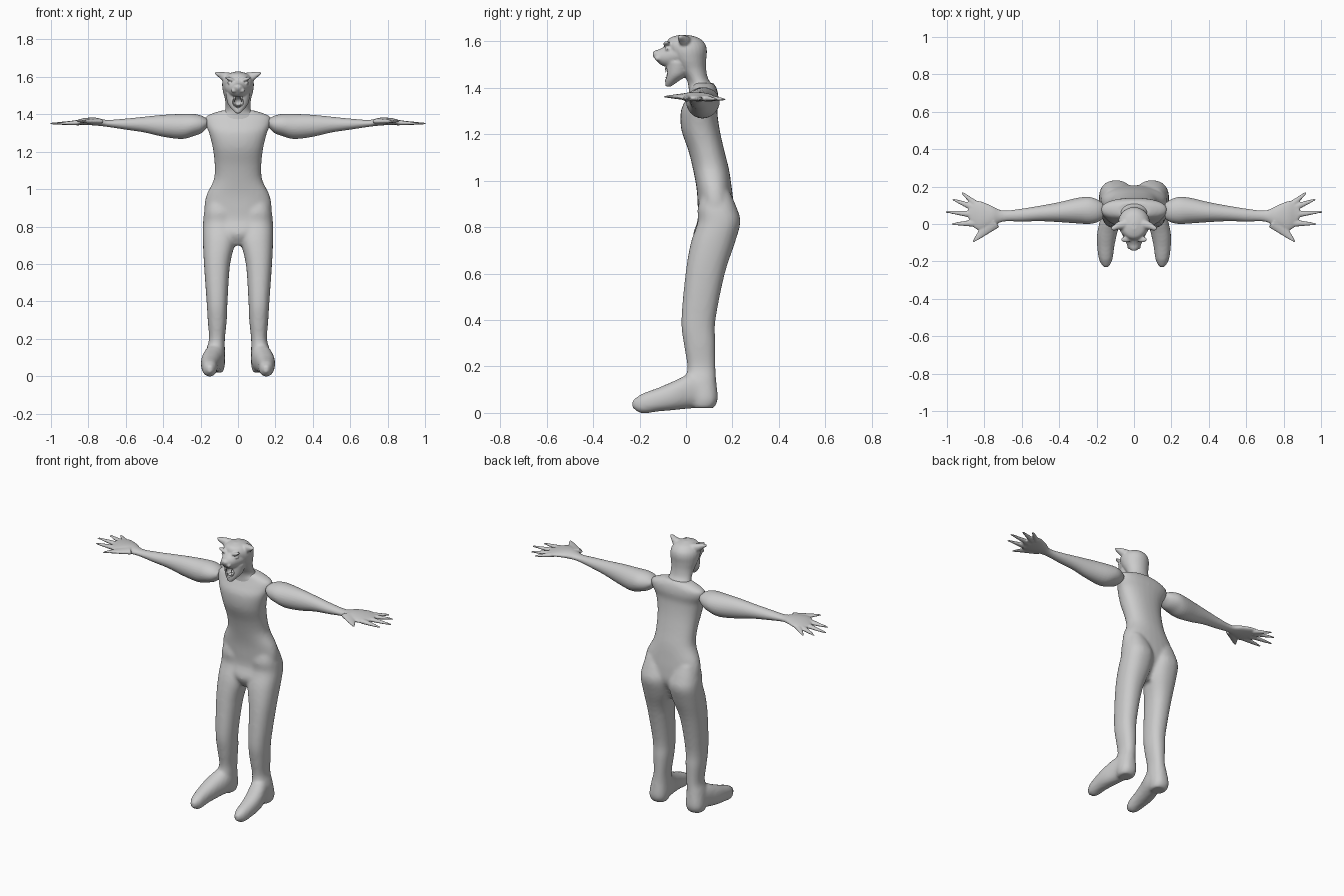
import bpy, bmesh, math
from mathutils import Vector, Matrix

default = bpy.data.objects.get("Cube")
if default:
    bpy.data.objects.remove(default)

skin = bpy.data.materials.new("plain grey")
skin.use_nodes = True
grey = (0.6, 0.6, 0.6, 1)
skin.diffuse_color = grey
skin.node_tree.nodes["Principled BSDF"].inputs["Base Color"].default_value = grey

SIDES = 28
STEPS = 4


def spline(a, b, c, d, t):
    """Smooth blend from b to c, with a and d as the outer neighbours."""
    return 0.5 * (2 * b + (c - a) * t + (2 * a - 5 * b + 4 * c - d) * t * t
                  + (3 * b - a - 3 * c + d) * t ** 3)


def loft(bm, axis, rows, side=1, power=0.88):
    """Skin rows of (station, u min, u max, v min, v max) along an axis."""
    rows = [rows[0]] + list(rows) + [rows[-1]]
    dense = []
    for i in range(1, len(rows) - 2):
        for k in range(STEPS):
            dense.append([spline(*q, k / STEPS) for q in zip(*rows[i - 1:i + 3])])
    dense.append(rows[-1])
    rings = []
    for station, u0, u1, v0, v1 in dense:
        ring = []
        for k in range(SIDES):
            angle = math.tau * k / SIDES
            c, s = math.cos(angle), math.sin(angle)
            c = math.copysign(abs(c) ** power, c)
            s = math.copysign(abs(s) ** power, s)
            u = (u0 + u1) / 2 + c * (u1 - u0) / 2
            v = (v0 + v1) / 2 + s * (v1 - v0) / 2
            x, y, z = {"x": (station, u, v), "y": (u, station, v),
                       "z": (u, v, station)}[axis]
            ring.append(bm.verts.new((x * side, y, z)))
        rings.append(ring)
    for low, high in zip(rings, rings[1:]):
        for k in range(SIDES):
            n = (k + 1) % SIDES
            bm.faces.new((low[k], low[n], high[n], high[k]))
    bm.faces.new(rings[0])
    bm.faces.new(rings[-1])


def centred(rows):
    """Expand (station, half width, v min, v max) rows about x = 0."""
    return [(t, -w, w, a, b) for t, w, a, b in rows]


def spike(bm, start, end, r1, r2, flat=1.0):
    """Tapered cone between two points, optionally flattened in z."""
    start, end = Vector(start), Vector(end)
    way = end - start
    matrix = (Matrix.Translation((start + end) / 2) @ Matrix.Diagonal((1, 1, flat, 1))
              @ way.to_track_quat("Z", "Y").to_matrix().to_4x4())
    bmesh.ops.create_cone(bm, cap_ends=True, segments=12, radius1=r1, radius2=r2,
                          depth=way.length, matrix=matrix)


def blob(bm, centre, size, tilt=0):
    matrix = (Matrix.Translation(centre) @ Matrix.Rotation(tilt, 4, "Y")
              @ Matrix.Diagonal((*size, 1)))
    bmesh.ops.create_uvsphere(bm, u_segments=20, v_segments=12, radius=1, matrix=matrix)


def finish(name, bm, voxel=0, passes=0):
    """Turn the mesh into an object, fusing its pieces when a voxel is given."""
    bmesh.ops.recalc_face_normals(bm, faces=bm.faces)
    mesh = bpy.data.meshes.new(name)
    bm.to_mesh(mesh)
    bm.free()
    mesh.materials.append(skin)
    mesh.shade_smooth()
    ob = bpy.data.objects.new(name, mesh)
    bpy.context.collection.objects.link(ob)
    if voxel:
        fuse = ob.modifiers.new("fuse", "REMESH")
        fuse.mode = "VOXEL"
        fuse.voxel_size = voxel
        fuse.use_smooth_shade = True
        relax = ob.modifiers.new("relax", "SMOOTH")
        relax.factor = 0.5
        relax.iterations = passes
    return ob


# Torso and legs, fused into one skin
body = bmesh.new()
loft(body, "z", centred([
    (.70, .02, .06, .14), (.76, .10, .03, .17), (.83, .165, .05, .205),
    (.90, .18, .05, .205), (.97, .168, .045, .197), (1.05, .13, .03, .185),
    (1.13, .125, .01, .165), (1.22, .135, -.02, .145), (1.30, .155, -.022, .135),
    (1.35, .175, 0, .14), (1.39, .17, .02, .135), (1.42, .09, .03, .12)]))
for side in (1, -1):
    loft(body, "z", [
        (.95, .05, .16, .07, .19), (.88, .015, .18, .05, .22),
        (.82, .005, .187, .05, .234), (.73, .01, .188, .02, .21),
        (.6, .042, .182, -.002, .167), (.4, .056, .168, -.02, .127),
        (.3, .06, .162, -.01, .127), (.2, .07, .155, .006, .127),
        (.14, .07, .17, 0, .13), (.06, .07, .18, .02, .137),
        (.02, .08, .17, .03, .12)], side)
    # Long tapering foot
    loft(body, "y", [
        (.1, .075, .17, .02, .13), (.03, .07, .18, .02, .17),
        (-.05, .09, .197, .012, .138), (-.12, .105, .197, .006, .108),
        (-.19, .115, .187, -.002, .082), (-.23, .135, .165, .02, .055)], side)
finish("body", body, 0.01, 5)

# Neck, skull, muzzle and jaw
head = bmesh.new()
loft(head, "z", centred([
    (1.33, .11, .01, .13), (1.38, .11, .012, .13), (1.41, .075, .01, .115),
    (1.44, .067, 0, .095), (1.48, .07, -.03, .087), (1.52, .08, -.06, .087),
    (1.56, .085, -.08, .09), (1.59, .078, -.085, .082), (1.615, .055, -.07, .055),
    (1.628, .015, -.03, .01)]), power=1)
loft(head, "y", centred([
    (-.04, .07, 1.49, 1.60), (-.08, .052, 1.488, 1.587), (-.11, .038, 1.50, 1.568),
    (-.13, .026, 1.52, 1.562), (-.143, .012, 1.535, 1.555)]), power=1)
loft(head, "z", centred([
    (1.405, .012, -.088, -.066), (1.43, .036, -.09, -.03), (1.46, .056, -.088, .01),
    (1.51, .066, -.086, .02)]), power=1)
for side in (1, -1):
    # Horn-like ear, nostril wing, slanted brow and eye
    loft(head, "x", [
        (.04, -.03, .03, 1.56, 1.622), (.08, -.03, .015, 1.578, 1.626),
        (.105, -.035, -.003, 1.6, 1.628), (.123, -.032, -.018, 1.614, 1.626)], side)
    blob(head, (.022 * side, -.122, 1.527), (.016, .014, .012))
    blob(head, (.042 * side, -.083, 1.588), (.03, .016, .009), -.35 * side)
    blob(head, (.042 * side, -.078, 1.567), (.015, .012, .009))
skull = finish("head", head, 0.0055, 3)

# Hollow for the open mouth
hollow = bmesh.new()
blob(hollow, (0, -.095, 1.465), (.03, .05, .03))
cutter = finish("mouth_cutter", hollow)
cutter.hide_render = True
cutter.hide_viewport = True
cut = skull.modifiers.new("mouth", "BOOLEAN")
cut.operation = "DIFFERENCE"
cut.object = cutter

# Fangs and tongue
teeth = bmesh.new()
for side in (1, -1):
    spike(teeth, (.018 * side, -.086, 1.496), (.017 * side, -.087, 1.466), .006, .001)
    spike(teeth, (.016 * side, -.08, 1.436), (.015 * side, -.084, 1.458), .005, .001)
finish("fangs", teeth)
tongue = bmesh.new()
blob(tongue, (0, -.062, 1.444), (.016, .026, .007))
finish("tongue", tongue)

# Arms with flat, splayed hands
for side, label in ((1, "left_arm"), (-1, "right_arm")):
    arm = bmesh.new()
    loft(arm, "x", [
        (.165, .03, .11, 1.33, 1.375), (.195, .01, .13, 1.30, 1.393),
        (.24, 0, .145, 1.283, 1.402), (.30, .003, .14, 1.268, 1.402),
        (.40, .01, .117, 1.28, 1.397), (.50, .015, .098, 1.303, 1.387),
        (.60, .013, .082, 1.318, 1.377), (.70, .013, .072, 1.333, 1.37),
        (.76, -.015, .097, 1.34, 1.382), (.82, -.035, .122, 1.343, 1.38),
        (.86, -.015, .122, 1.343, 1.37), (.885, .03, .1, 1.345, 1.365)], side, 1)
    for base, tip in (((.84, .1), (.92, .168)), ((.85, .085), (.97, .132)),
                      ((.85, .05), (1.005, .066)), ((.85, .005), (.972, 0))):
        spike(arm, (base[0] * side, base[1], 1.356), (tip[0] * side, tip[1], 1.349),
              .021, .006, .7)
    # Thumb with its broad web
    spike(arm, (.75 * side, .015, 1.362), (.86 * side, -.095, 1.362), .045, .007, .4)
    finish(label, arm, 0.005, 3)
